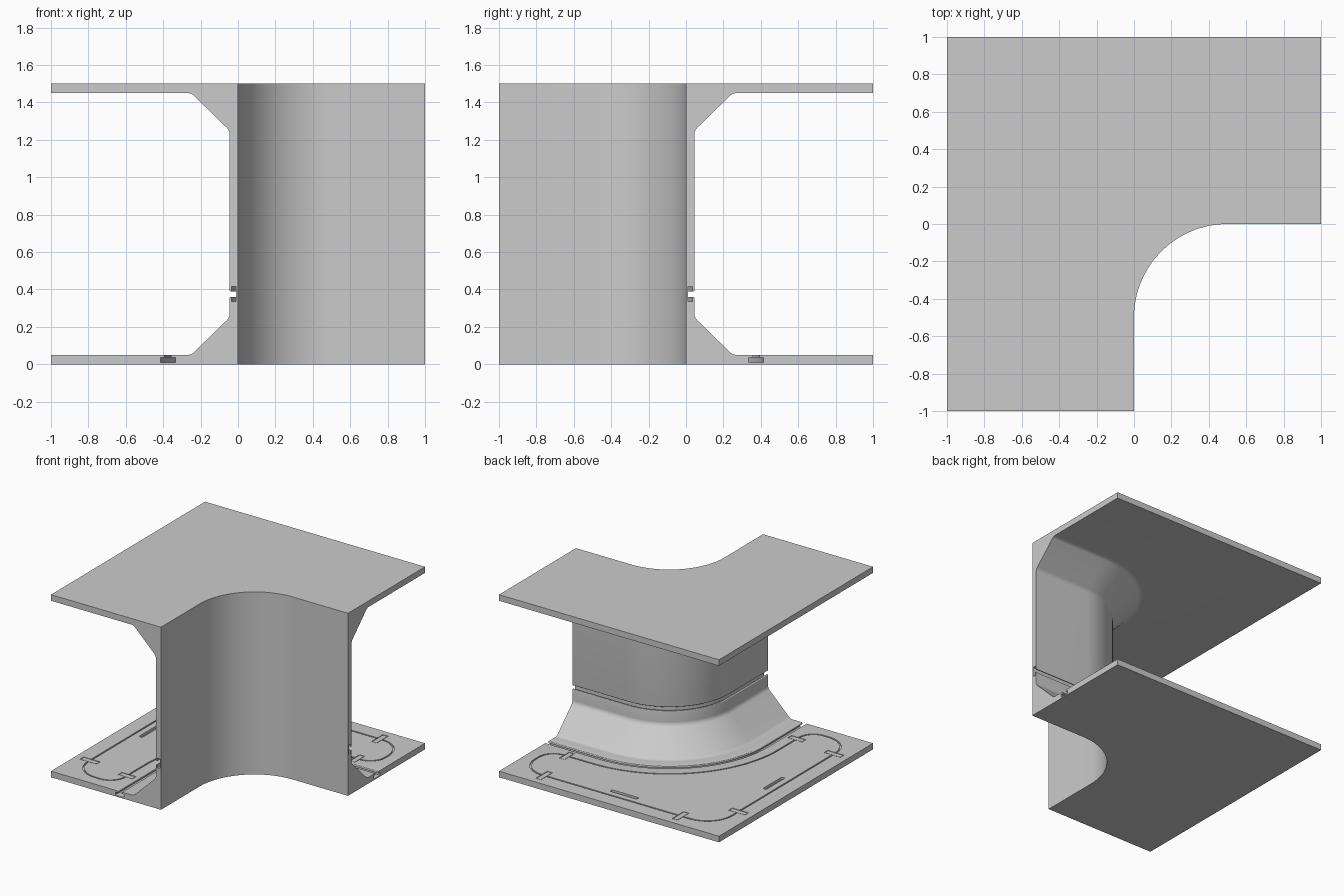
import bpy, bmesh, math
from mathutils import Vector

if "Cube" in bpy.data.objects:
    bpy.data.objects.remove(bpy.data.objects["Cube"])


def fillet(corners):
    """Closed 2D outline from (x, y[, radius]) corners, rounding each corner."""
    out, n = [], len(corners)
    for i, c in enumerate(corners):
        p = Vector(c[:2])
        r = c[2] if len(c) > 2 else 0
        if r == 0:
            out.append(p)
            continue
        a = (Vector(corners[i - 1][:2]) - p).normalized()
        b = (Vector(corners[(i + 1) % n][:2]) - p).normalized()
        half = a.angle(b) / 2
        mid = p + (a + b).normalized() * (r / math.sin(half))
        s = p + a * (r / math.tan(half)) - mid
        e = p + b * (r / math.tan(half)) - mid
        sweep = s.angle(e)
        steps = 40 if r > 0.5 else 8 if r > 0.03 else 4
        for k in range(steps + 1):
            t = k / steps
            v = (s * math.sin((1 - t) * sweep) + e * math.sin(t * sweep)) / math.sin(sweep)
            out.append(mid + v)
    return out


def loft(name, sets, cyclic=False):
    """Mesh from lists of closed loops; each list is one separate solid."""
    bm = bmesh.new()
    for loops in sets:
        rows = [[bm.verts.new(p) for p in lp] for lp in loops]
        m = len(rows[0])
        for i in range(len(rows) if cyclic else len(rows) - 1):
            a, b = rows[i], rows[(i + 1) % len(rows)]
            for j in range(m):
                k = (j + 1) % m
                bm.faces.new((a[j], a[k], b[k], b[j]))
        if not cyclic:
            bm.faces.new(rows[0])
            bm.faces.new(rows[-1])
    bmesh.ops.recalc_face_normals(bm, faces=bm.faces)
    me = bpy.data.meshes.new(name)
    bm.to_mesh(me)
    bm.free()
    ob = bpy.data.objects.new(name, me)
    bpy.context.collection.objects.link(ob)
    return ob


def prism(outline, z0, z1):
    return [[(p[0], p[1], z) for p in outline] for z in (z0, z1)]


def bar(x, y, lx, ly, r=0):
    lx, ly = lx / 2, ly / 2
    return fillet([(x - lx, y - ly, r), (x + lx, y - ly, r),
                   (x + lx, y + ly, r), (x - lx, y + ly, r)])


def activate(ob):
    bpy.ops.object.select_all(action='DESELECT')
    ob.select_set(True)
    bpy.context.view_layer.objects.active = ob


# Cross-section of floor, wall and ceiling: distance from the wall's back face, height
profile = fillet([
    (0, 0), (1, 0), (1, 0.05),
    # T-slot in the floor
    (0.393, 0.05, 0.006), (0.393, 0.035), (0.415, 0.035), (0.415, 0.01),
    (0.335, 0.01), (0.335, 0.035), (0.357, 0.035), (0.357, 0.05, 0.006),
    # lower slope
    (0.25, 0.05, 0.05), (0.045, 0.25, 0.05),
    # T-slot in the wall
    (0.045, 0.36, 0.006), (0.035, 0.36), (0.035, 0.335), (0.01, 0.335),
    (0.01, 0.415), (0.035, 0.415), (0.035, 0.39), (0.045, 0.39, 0.006),
    # upper slope and ceiling
    (0.045, 1.25, 0.05), (0.25, 1.45, 0.05), (1, 1.45), (1, 1.5), (0, 1.5)])

# Sweep round the corner; the far edge is stretched out to the square outline
N = 40
centre = Vector((0.5, -0.5))
stations = [(Vector((0, -1)), Vector((-1, 0)), 1.0)]
for i in range(N + 1):
    a = math.pi - i / N * math.pi / 2
    d = Vector((math.cos(a), math.sin(a)))
    stations.append((centre + d * 0.5, d, 1.5 / max(abs(d.x), abs(d.y)) - 0.5))
stations.append((Vector((1, 0)), Vector((0, 1)), 1.0))
sections = []
for base, d, far in stations:
    row = []
    for off, z in profile:
        p = base + d * (far if off > 0.99 else off)
        row.append((p.x, p.y, z))
    sections.append(row)
corner = loft("corridor_corner", [sections])

# Floor panel seam
seam = fillet([(-0.49, -0.9, 0.13), (-0.49, 0.49, 0.99), (0.9, 0.49, 0.13),
               (0.9, 0.87, 0.2), (-0.87, 0.87, 0.22), (-0.87, -0.9, 0.2)])
ring = []
for i, p in enumerate(seam):
    t = (seam[(i + 1) % len(seam)] - seam[i - 1]).normalized()
    nrm = Vector((-t.y, t.x)) * 0.006
    ring.append([(p.x + s * nrm.x, p.y + s * nrm.y, z)
                 for s, z in ((-1, 0.04), (1, 0.04), (1, 0.07), (-1, 0.07))])
seam_cutter = loft("seam_cutter", [ring], cyclic=True)

# Latch pockets and hand slots, mirrored across the diagonal
latches = [(0.68, 0.87, 0.05, 0.15), (-0.56, 0.87, 0.05, 0.15), (0.74, 0.49, 0.05, 0.13)]
latches += [(-y, -x, ly, lx) for x, y, lx, ly in latches]
slots = [bar(0, 0.8, 0.25, 0.03, 0.0149), bar(-0.8, 0, 0.03, 0.25, 0.0149)]
pocket_cutter = loft("pocket_cutter",
                     [prism(bar(*l), 0.037, 0.08) for l in latches] +
                     [prism(s, 0.03, 0.08) for s in slots])

for cutter in (seam_cutter, pocket_cutter):
    cutter.hide_render = True
    mod = corner.modifiers.new("cut", 'BOOLEAN')
    mod.operation = 'DIFFERENCE'
    mod.solver = 'EXACT'
    mod.object = cutter
    activate(corner)
    bpy.ops.object.modifier_apply(modifier=mod.name)
    bpy.data.objects.remove(cutter)

activate(corner)
bpy.ops.object.shade_smooth_by_angle(angle=math.radians(30))

# Latch plates sitting in the pockets
loft("floor_latches", [prism(bar(x, y, lx - 0.01, ly - 0.01), 0.036, 0.049)
                       for x, y, lx, ly in latches])
